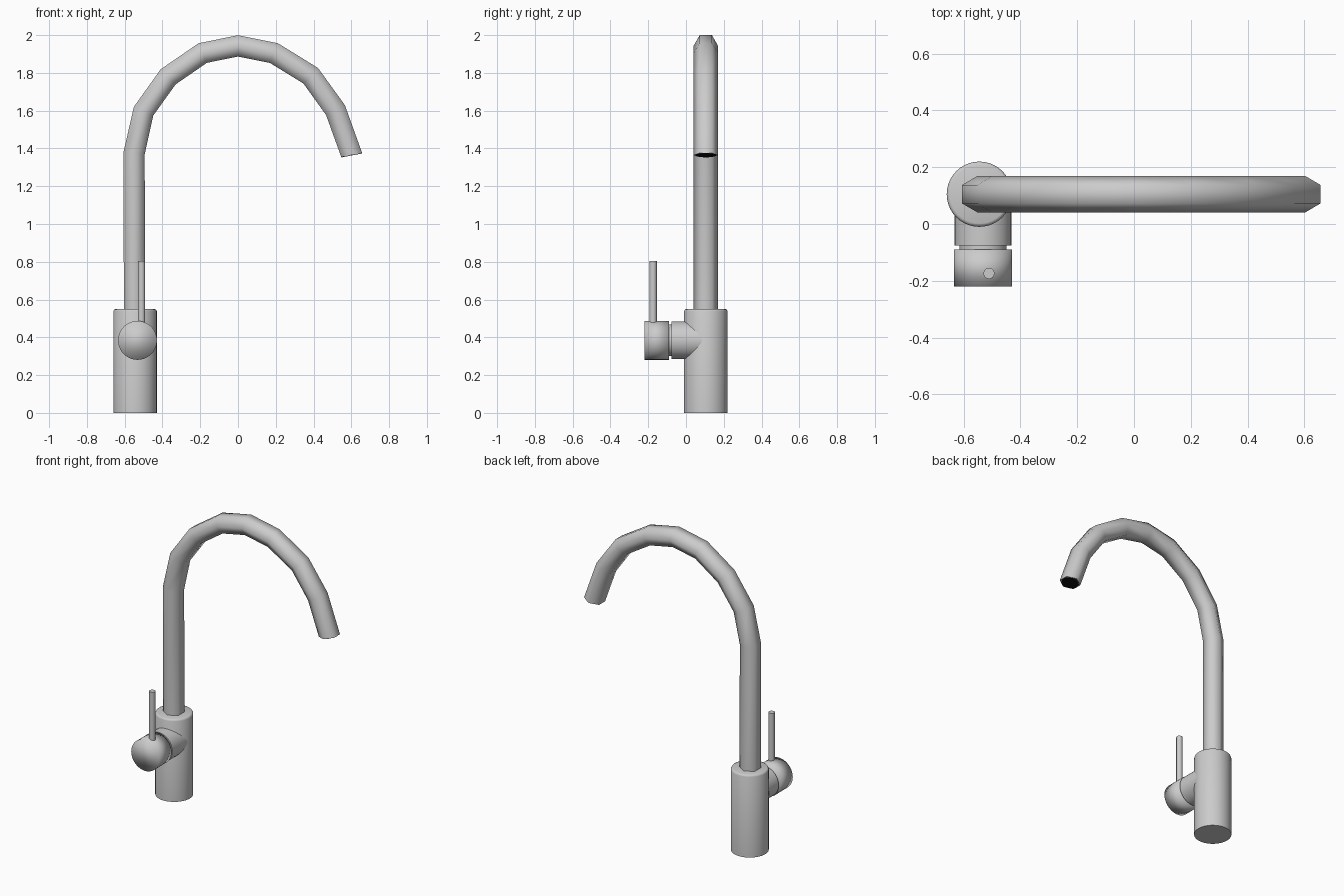
import bpy, bmesh, math
from mathutils import Vector

if "Cube" in bpy.data.objects:
    bpy.data.objects.remove(bpy.data.objects["Cube"])


def material(name, rgb):
    m = bpy.data.materials.new(name)
    m.diffuse_color = (*rgb, 1)
    m.use_nodes = True
    m.node_tree.nodes["Principled BSDF"].inputs["Base Color"].default_value = m.diffuse_color
    return m


STEEL = material("brushed steel", (0.6, 0.6, 0.6))
BLACK = material("black outlet", (0.005, 0.005, 0.005))


def finish(name, bm, mat, angle=None):
    """Turn a bmesh into an object; angle=None smooths every edge."""
    bmesh.ops.recalc_face_normals(bm, faces=bm.faces)
    me = bpy.data.meshes.new(name)
    bm.to_mesh(me)
    bm.free()
    ob = bpy.data.objects.new(name, me)
    bpy.context.collection.objects.link(ob)
    me.materials.append(mat)
    bpy.ops.object.select_all(action='DESELECT')
    ob.select_set(True)
    bpy.context.view_layer.objects.active = ob
    if angle is None:
        bpy.ops.object.shade_smooth()
    else:
        bpy.ops.object.shade_smooth_by_angle(angle=math.radians(angle))
    return ob


def skin(bm, rings, cap_start=True, cap_end=True):
    """Join rings of points into a tube."""
    vs = [[bm.verts.new(p) for p in r] for r in rings]
    n = len(vs[0])
    for a, b in zip(vs, vs[1:]):
        for i in range(n):
            j = (i + 1) % n
            bm.faces.new((a[i], a[j], b[j], b[i]))
    if cap_start:
        bm.faces.new(vs[0])
    if cap_end:
        bm.faces.new(vs[-1])


def ring(c, u, v, r, n):
    return [Vector(c) + r * (math.cos(t) * Vector(u) + math.sin(t) * Vector(v))
            for t in (2 * math.pi * i / n for i in range(n))]


def turned(name, profile, centre, axis, n=40, angle=30):
    """Lathe: profile is (radius, position along axis)."""
    axis = Vector(axis)
    u = Vector((1, 0, 0))
    v = axis.cross(u)
    bm = bmesh.new()
    skin(bm, [ring(Vector(centre) + axis * h, u, v, r, n) for r, h in profile])
    return finish(name, bm, STEEL, angle)


Y, Z = (0, 1, 0), (0, 0, 1)
BY = 0.105

# Upright body with a softened top rim
turned("body", [(0.115, 0), (0.115, 0.538), (0.111, 0.547), (0.103, 0.55)],
       (-0.545, BY, 0), Z, angle=50)

# Side valve, with a narrow neck before the handle cap
turned("valve", [(0.1, 0.09), (0.1, -0.076)], (-0.532, 0, 0.384), Y)
turned("valve_neck", [(0.083, -0.06), (0.083, -0.1)], (-0.532, 0, 0.384), Y)
turned("handle_cap", [(0.103, -0.089), (0.103, -0.22)], (-0.532, 0, 0.384), Y, angle=180)

# Lever rod
turned("lever", [(0.0195, 0.39), (0.0195, 0.803)], (-0.511, -0.174, 0), Z, 16)

# Hexagonal gooseneck spout swept along an arch
path = [(-0.548, 0.5), (-0.55, 1.375), (-0.5, 1.597), (-0.37, 1.779),
        (-0.187, 1.905), (0, 1.943), (0.19, 1.905), (0.385, 1.785),
        (0.516, 1.603), (0.602, 1.365)]
pts = [Vector((x, BY, z)) for x, z in path]
rings = []
for i, p in enumerate(pts):
    d_in = (p - pts[max(i - 1, 0)]).normalized()
    d_out = (pts[min(i + 1, len(pts) - 1)] - p).normalized()
    d = (d_in + d_out).normalized()
    if i == len(pts) - 1:
        d = Vector((0.19, 0, -0.98)).normalized()
    rings.append(ring(p, Y, d.cross(Vector(Y)), 0.065, 6))
bm = bmesh.new()
skin(bm, rings)
finish("spout", bm, STEEL, 65)

# Dark outlet insert on the spout end
bm = bmesh.new()
u = d.cross(Vector(Y))
skin(bm, [ring(pts[-1] + d * h, Y, u, 0.055, 12) for h in (-0.004, 0.002)])
finish("outlet", bm, BLACK, 30)
